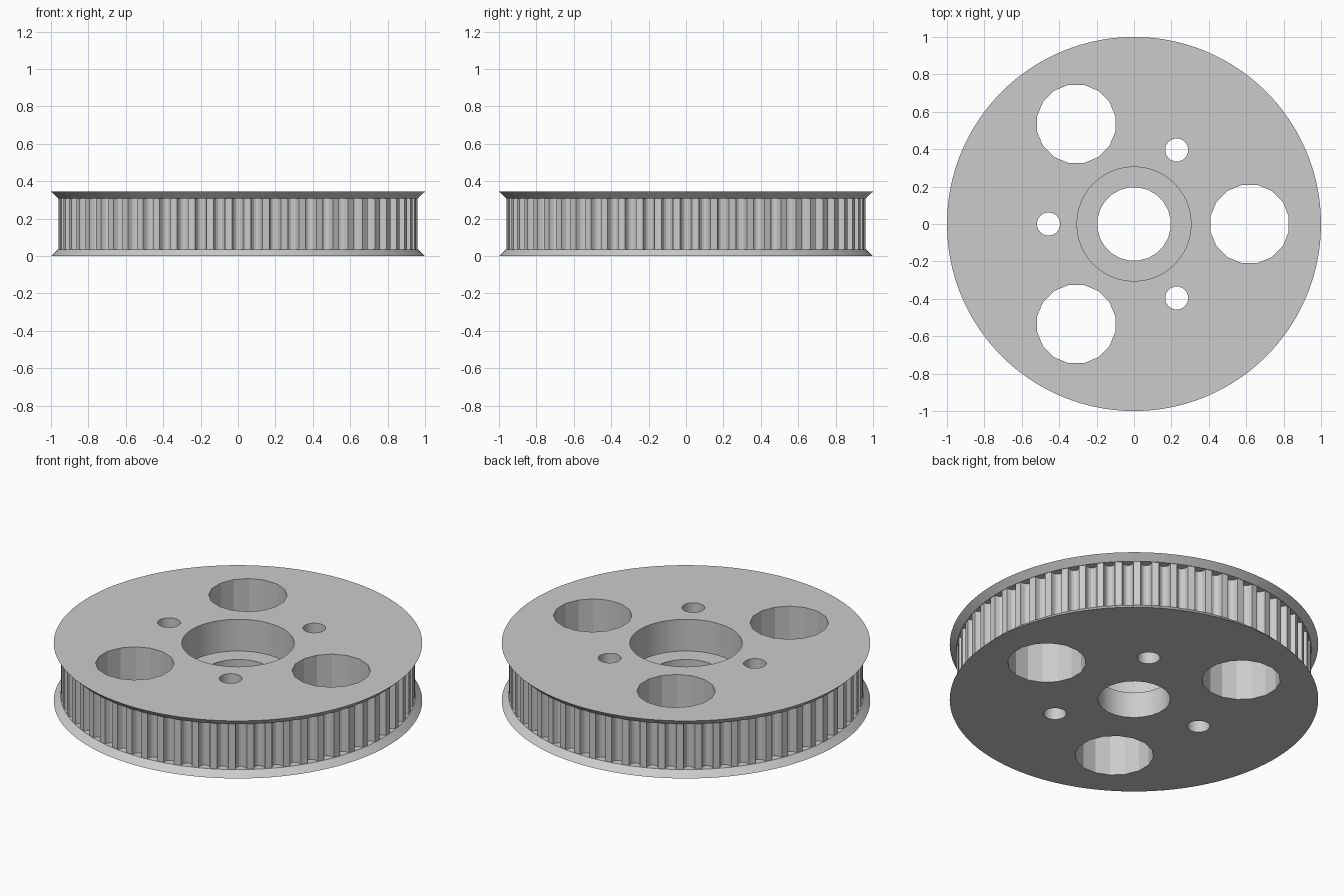
import bpy
import bmesh
from math import sin, cos, pi, tau, radians

cube = bpy.data.objects.get("Cube")
if cube:
    bpy.data.objects.remove(cube, do_unlink=True)

HEIGHT = 0.345
FLANGE = 0.036      # thickness of each sloped flange
BELT_R = 0.96
TEETH = 60

metal = bpy.data.materials.new("grey metal")
metal.use_nodes = True
GREY = (0.6, 0.6, 0.6, 1)
metal.diffuse_color = GREY
metal.node_tree.nodes["Principled BSDF"].inputs["Base Color"].default_value = GREY


def loft(name, rings):
    """Closed solid through stacked outlines, each a list of (x, y, z)."""
    bm = bmesh.new()
    loops = [[bm.verts.new(p) for p in ring] for ring in rings]
    n = len(loops[0])
    for low, high in zip(loops, loops[1:]):
        for i in range(n):
            j = (i + 1) % n
            bm.faces.new((low[i], low[j], high[j], high[i]))
    bm.faces.new(loops[0][::-1])
    bm.faces.new(loops[-1])
    mesh = bpy.data.meshes.new(name)
    bm.to_mesh(mesh)
    bm.free()
    mesh.materials.append(metal)
    obj = bpy.data.objects.new(name, mesh)
    bpy.context.collection.objects.link(obj)
    return obj


def circle(r, z, sides, x=0, y=0):
    # flat side faces +x so opposite facets line up with the axes
    return [(x + r * cos(tau * (i + 0.5) / sides),
             y + r * sin(tau * (i + 0.5) / sides), z) for i in range(sides)]


def toothed(z):
    """Belt outline: flat lands with rounded grooves between them."""
    points = []
    half, depth, steps = 0.031 / BELT_R, 0.042, 8
    for t in range(TEETH):
        for k in range(steps + 1):
            u = pi * k / steps
            a = tau * t / TEETH - half * cos(u)
            r = BELT_R - depth * sin(u)
            points.append((r * cos(a), r * sin(a), z))
    return points


def combine(target, tool, operation):
    mod = target.modifiers.new(operation, 'BOOLEAN')
    mod.operation = operation
    mod.solver = 'EXACT'
    mod.object = tool
    bpy.ops.object.select_all(action='DESELECT')
    target.select_set(True)
    bpy.context.view_layer.objects.active = target
    bpy.ops.object.modifier_apply(modifier=mod.name)
    bpy.data.objects.remove(tool, do_unlink=True)


# Toothed belt body, its ends buried in the flanges
pulley = loft("toothed_pulley", [toothed(0.015), toothed(HEIGHT - 0.015)])

# Sloped flanges
for name, wide, narrow in (("lower_flange", 0, FLANGE),
                           ("upper_flange", HEIGHT, HEIGHT - FLANGE)):
    rings = [circle(1, wide, 120), circle(0.963, narrow, 120)]
    rings.sort(key=lambda ring: ring[0][2])
    combine(pulley, loft(name, rings), 'UNION')


def drill(r, sides, x=0, y=0, bottom=-0.1):
    tool = loft("drill", [circle(r, bottom, sides, x, y),
                          circle(r, HEIGHT + 0.1, sides, x, y)])
    combine(pulley, tool, 'DIFFERENCE')


# Bearing recess and centre bore
drill(0.305, 64, bottom=0.155)
drill(0.197, 24)

# Three large lightening holes and three bolt holes between them
for i in range(3):
    a = tau * i / 3
    drill(0.213, 16, 0.618 * cos(a), 0.618 * sin(a))
    b = a + pi / 3
    drill(0.062, 20, 0.457 * cos(b), 0.457 * sin(b))

bpy.ops.object.select_all(action='DESELECT')
pulley.select_set(True)
bpy.context.view_layer.objects.active = pulley
bpy.ops.object.shade_smooth_by_angle(angle=radians(20))
